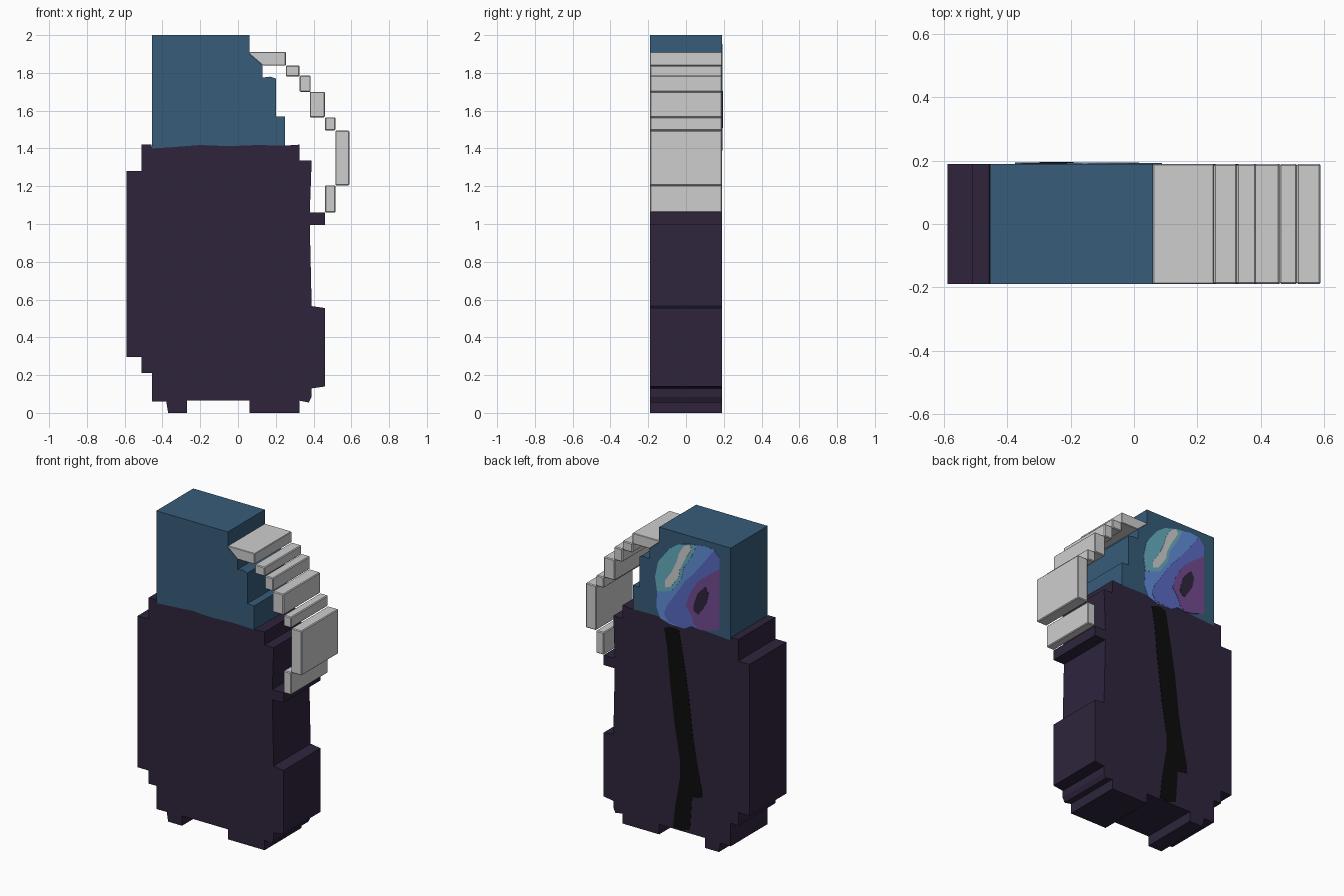
import bpy, bmesh

HALF = 0.19  # half thickness of the model along y


def lin(c):
    c /= 255
    return c / 12.92 if c <= 0.04045 else ((c + 0.055) / 1.055) ** 2.4


def material(name, r, g, b):
    m = bpy.data.materials.new(name)
    m.diffuse_color = (lin(r), lin(g), lin(b), 1)
    return m


DARK = material("dark purple", 46, 36, 60)
BLUE = material("slate blue", 55, 92, 121)
WHITE = material("pale grey", 206, 206, 206)
BLACK = material("black", 12, 12, 12)
TEAL = material("teal", 101, 173, 190)
SKY = material("light blue", 97, 141, 216)
INDIGO = material("indigo", 89, 106, 194)
PURPLE = material("purple", 115, 74, 143)


def extrude(name, pts, y0, y1, mat, bevel=0.0):
    """Extrude an (x, z) outline from y0 to y1."""
    bm = bmesh.new()
    face = bm.faces.new([bm.verts.new((x, y0, z)) for x, z in pts])
    res = bmesh.ops.extrude_face_region(bm, geom=[face])
    verts = [g for g in res["geom"] if isinstance(g, bmesh.types.BMVert)]
    bmesh.ops.translate(bm, verts=verts, vec=(0, y1 - y0, 0))
    bmesh.ops.recalc_face_normals(bm, faces=bm.faces)
    me = bpy.data.meshes.new(name)
    bm.to_mesh(me)
    bm.free()
    me.materials.append(mat)
    ob = bpy.data.objects.new(name, me)
    bpy.context.collection.objects.link(ob)
    if bevel:
        mod = ob.modifiers.new("soft edges", "BEVEL")
        mod.width = bevel
        mod.segments = 1
    return ob


def plate(name, pts, layer, mat):
    """Thin painted plate on the back face; higher layers sit on top."""
    return extrude(name, pts, HALF - 0.003, HALF + 0.0015 * layer, mat)


# wavy seam shared by body and head, left to right
seam = [(-0.455, 1.40), (-0.37, 1.405), (-0.2, 1.418), (-0.05, 1.412),
        (0.1, 1.418), (0.25, 1.415)]

# body: stepped silhouette
body = [(-0.37, 0), (-0.27, 0), (-0.27, 0.065), (0.06, 0.065), (0.06, 0),
        (0.325, 0), (0.325, 0.065), (0.375, 0.055), (0.39, 0.085), (0.39, 0.13),
        (0.46, 0.14), (0.46, 0.555), (0.39, 0.565), (0.38, 0.995), (0.46, 0.995),
        (0.46, 1.06), (0.38, 1.06), (0.39, 1.335), (0.325, 1.335), (0.325, 1.42)]
body += seam[::-1]
body += [(-0.458, 1.42), (-0.51, 1.42), (-0.51, 1.28), (-0.59, 1.28),
         (-0.59, 0.295), (-0.51, 0.295), (-0.51, 0.21), (-0.455, 0.21),
         (-0.455, 0.06), (-0.38, 0.06)]
extrude("body", body, -HALF, HALF, DARK)

# head
head = seam + [(0.25, 1.57), (0.2, 1.57), (0.2, 1.77), (0.17, 1.78), (0.13, 1.775),
               (0.13, 1.84), (0.06, 1.90), (0.06, 2.0), (-0.455, 2.0)]
extrude("head", head, -HALF, HALF, BLUE)

# stepped arc of pale blocks on the right
extrude("arc_tip", [(0.13, 1.84), (0.253, 1.84), (0.253, 1.91), (0.06, 1.91), (0.06, 1.90)],
        -HALF, HALF, WHITE, 0.003)
blocks = [(0.253, 0.325, 1.78, 1.84), (0.325, 0.385, 1.70, 1.785),
          (0.38, 0.46, 1.565, 1.70), (0.46, 0.515, 1.495, 1.565),
          (0.515, 0.59, 1.205, 1.495), (0.46, 0.515, 1.06, 1.205)]
for i, (x0, x1, z0, z1) in enumerate(blocks):
    extrude(f"arc_block_{i + 1}", [(x0, z0), (x1, z0), (x1, z1), (x0, z1)],
            -HALF, HALF, WHITE, 0.005)

# painted patch on the back of the head
plate("patch_base", [
    (-0.376, 1.914), (-0.34, 1.956), (-0.276, 1.965), (-0.162, 1.948), (-0.08, 1.925),
    (-0.019, 1.883), (0.066, 1.775), (0.088, 1.671), (0.074, 1.577), (0.08, 1.477),
    (0.052, 1.41), (-0.019, 1.39), (-0.119, 1.388), (-0.176, 1.42), (-0.234, 1.41),
    (-0.376, 1.45)], 1, SKY)
plate("patch_teal", [
    (-0.212, 1.954), (-0.162, 1.948), (-0.08, 1.925), (-0.019, 1.883), (0.066, 1.775),
    (0.088, 1.671), (0.074, 1.577), (0.031, 1.588), (-0.034, 1.612), (-0.098, 1.70),
    (-0.119, 1.786), (-0.176, 1.873)], 2, TEAL)
plate("patch_glint", [
    (-0.162, 1.948), (-0.176, 1.919), (-0.119, 1.825), (-0.091, 1.765), (-0.084, 1.717),
    (-0.026, 1.637), (0.016, 1.619), (0.016, 1.664), (-0.034, 1.737), (-0.069, 1.81),
    (-0.084, 1.868), (-0.119, 1.923)], 3, WHITE)
plate("patch_indigo", [
    (-0.376, 1.914), (-0.335, 1.952), (-0.269, 1.865), (-0.191, 1.766), (-0.126, 1.696),
    (-0.062, 1.60), (0.002, 1.505), (0.024, 1.447), (-0.005, 1.402), (-0.119, 1.388),
    (-0.176, 1.42), (-0.234, 1.41), (-0.376, 1.45)], 2, INDIGO)
plate("patch_purple", [
    (-0.376, 1.842), (-0.305, 1.79), (-0.219, 1.721), (-0.162, 1.627), (-0.134, 1.541),
    (-0.176, 1.487), (-0.191, 1.439), (-0.234, 1.41), (-0.305, 1.424), (-0.376, 1.45)],
    3, PURPLE)
plate("patch_spot", [
    (-0.276, 1.704), (-0.298, 1.664), (-0.284, 1.594), (-0.226, 1.507), (-0.191, 1.524),
    (-0.194, 1.57), (-0.219, 1.643)], 4, DARK)

# black stripe down the back of the body
plate("back_stripe", [
    (0.024, 1.355), (-0.03, 1.375), (-0.084, 1.364), (-0.119, 1.171), (-0.155, 0.952),
    (-0.184, 0.698), (-0.212, 0.53), (-0.248, 0.369), (-0.246, 0.317), (-0.176, 0.304),
    (-0.162, 0.09), (-0.105, 0.07), (-0.041, 0.075), (-0.055, 0.207), (-0.091, 0.412),
    (-0.091, 0.523), (-0.055, 0.73), (-0.019, 1.014), (0.002, 1.237)], 1, BLACK)
